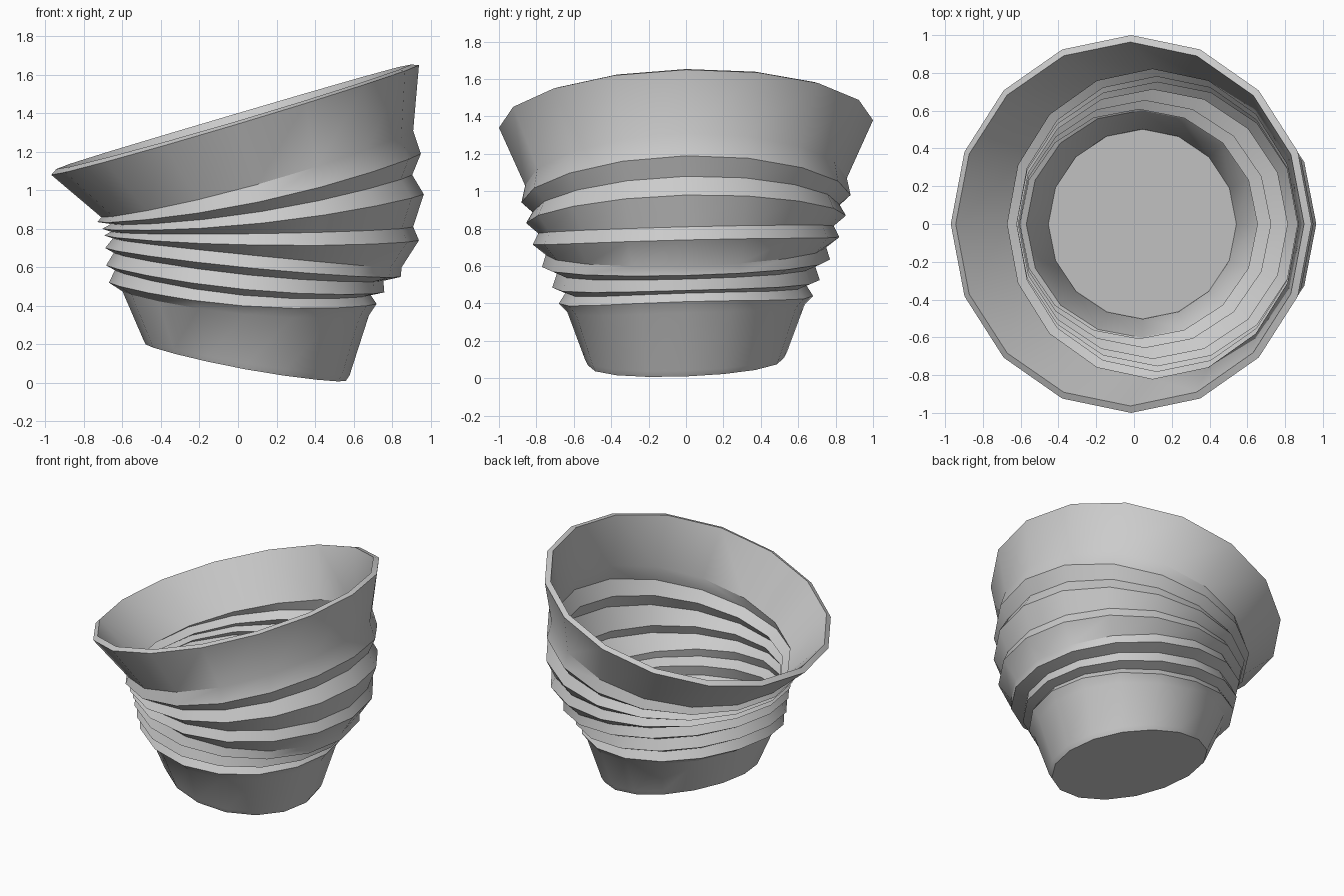
import bpy
import bmesh
from math import cos, sin, tau, radians

SIDES = 16
WALL = 0.04

# Remove only the default object
default_cube = bpy.data.objects.get("Cube")
if default_cube:
    bpy.data.objects.remove(default_cube, do_unlink=True)

# Colour
grey = bpy.data.materials.new("plain grey")
grey.use_nodes = True
colour = (0.6, 0.6, 0.6, 1)
grey.diffuse_color = colour
grey.node_tree.nodes["Principled BSDF"].inputs["Base Color"].default_value = colour

# Tilted rings from rim to base:
# left x, left z, right x, right z, half depth, side height
rings = [
    (-.97, 1.08, .94, 1.65, 1, 1.36),       # rim
    (-.71, .86, .91, 1.31, .86, 1.05),      # first valley
    (-.73, .835, .95, 1.19, .88, .96),      # first ridge
    (-.66, .825, .905, 1.08, .82, .91),
    (-.705, .8, .965, .98, .855, .85),
    (-.66, .785, .91, .81, .79, .795),
    (-.695, .765, .94, .74, .82, .735),
    (-.65, .75, .85, .6, .75, .68),
    (-.69, .7, .845, .55, .77, .615),
    (-.645, .675, .755, .53, .69, .58),
    (-.685, .61, .76, .47, .715, .505),
    (-.64, .585, .69, .455, .645, .475),
    (-.67, .52, .72, .41, .68, .42),        # last ridge
    (-.6, .475, .68, .35, .635, .375),      # top of lower wall
    (-.49, .22, .58, .04, .54, .12),        # foot edge
    (-.48, .2, .56, .01, .525, .09),        # underside edge
]


def add_ring(bm, left_x, left_z, right_x, right_z, depth, side_z):
    """One crumpled ring, tilted towards its left and bent at its sides."""
    centre = (left_x + right_x) / 2
    radius = (right_x - left_x) / 2
    middle = (left_z + right_z) / 2
    tilt = (right_z - left_z) / 2
    verts = []
    for i in range(SIDES):
        c, s = cos(tau * i / SIDES), sin(tau * i / SIDES)
        z = middle * c * c + side_z * s * s + tilt * c + 0.02 * s
        verts.append(bm.verts.new((centre + radius * c, depth * s, z)))
    return verts


# Outer skin of the cup with a closed base
bm = bmesh.new()
loops = [add_ring(bm, *ring) for ring in rings]
for upper, lower in zip(loops, loops[1:]):
    for i in range(SIDES):
        j = (i + 1) % SIDES
        bm.faces.new((lower[i], lower[j], upper[j], upper[i]))
bm.faces.new(list(reversed(loops[-1])))

mesh = bpy.data.meshes.new("crumpled_cup")
bm.to_mesh(mesh)
bm.free()
mesh.materials.append(grey)
cup = bpy.data.objects.new("crumpled_cup", mesh)
bpy.context.collection.objects.link(cup)

# Wall thickness, grown inwards
shell = cup.modifiers.new("wall thickness", "SOLIDIFY")
shell.thickness = WALL
shell.offset = -1

# Smooth around the cup, crisp along the folds
bpy.ops.object.select_all(action="DESELECT")
cup.select_set(True)
bpy.context.view_layer.objects.active = cup
bpy.ops.object.modifier_apply(modifier=shell.name)
bpy.ops.object.shade_smooth_by_angle(angle=radians(30))
